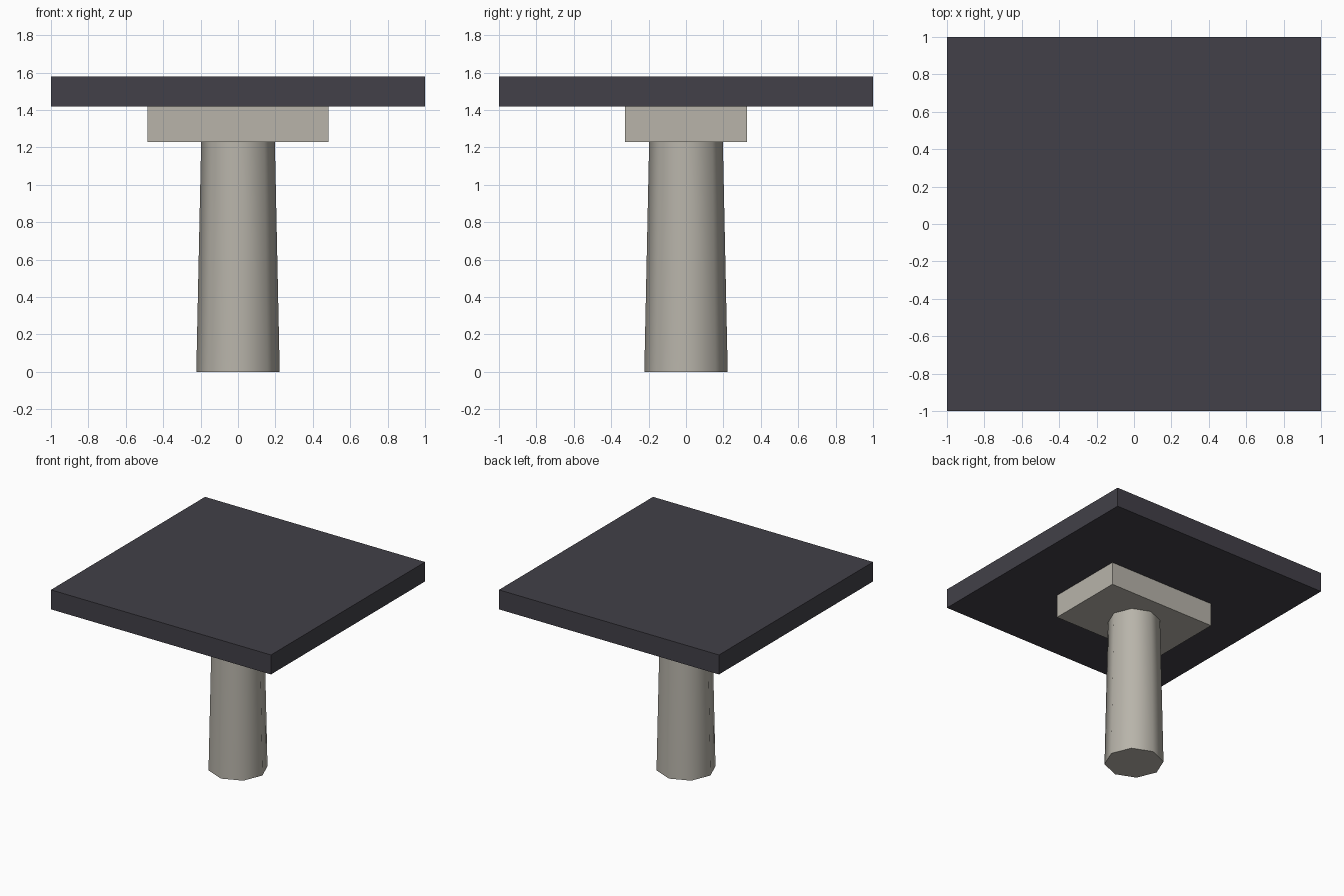
import bpy
import math

if "Cube" in bpy.data.objects:
    bpy.data.objects.remove(bpy.data.objects["Cube"])


def material(name, rgb):
    m = bpy.data.materials.new(name)
    m.diffuse_color = (*rgb, 1.0)
    m.use_nodes = True
    m.node_tree.nodes["Principled BSDF"].inputs["Base Color"].default_value = m.diffuse_color
    return m


def box(name, size, z_low, z_high, mat):
    bpy.ops.mesh.primitive_cube_add(size=1, location=(0, 0, (z_low + z_high) / 2))
    ob = bpy.context.object
    ob.name = name
    ob.scale = (size[0], size[1], z_high - z_low)
    bpy.ops.object.transform_apply(location=False, rotation=False, scale=True)
    ob.data.materials.append(mat)
    return ob


dark = material("charcoal", (0.054, 0.051, 0.065))
stone = material("warm grey", (0.479, 0.456, 0.402))

# Square slab on top
box("top_slab", (2.0, 2.0), 1.42, 1.58, dark)

# Rectangular block under the slab
box("support_block", (0.97, 0.65), 1.23, 1.42, stone)

# Tapered eight-sided post with smooth sides, corners on the x and y axes
bpy.ops.mesh.primitive_cone_add(vertices=8, radius1=0.223, radius2=0.197,
                                depth=1.23, location=(0, 0, 0.615))
post = bpy.context.object
post.name = "post"
post.data.materials.append(stone)
bpy.ops.object.shade_smooth_by_angle(angle=math.radians(60))
